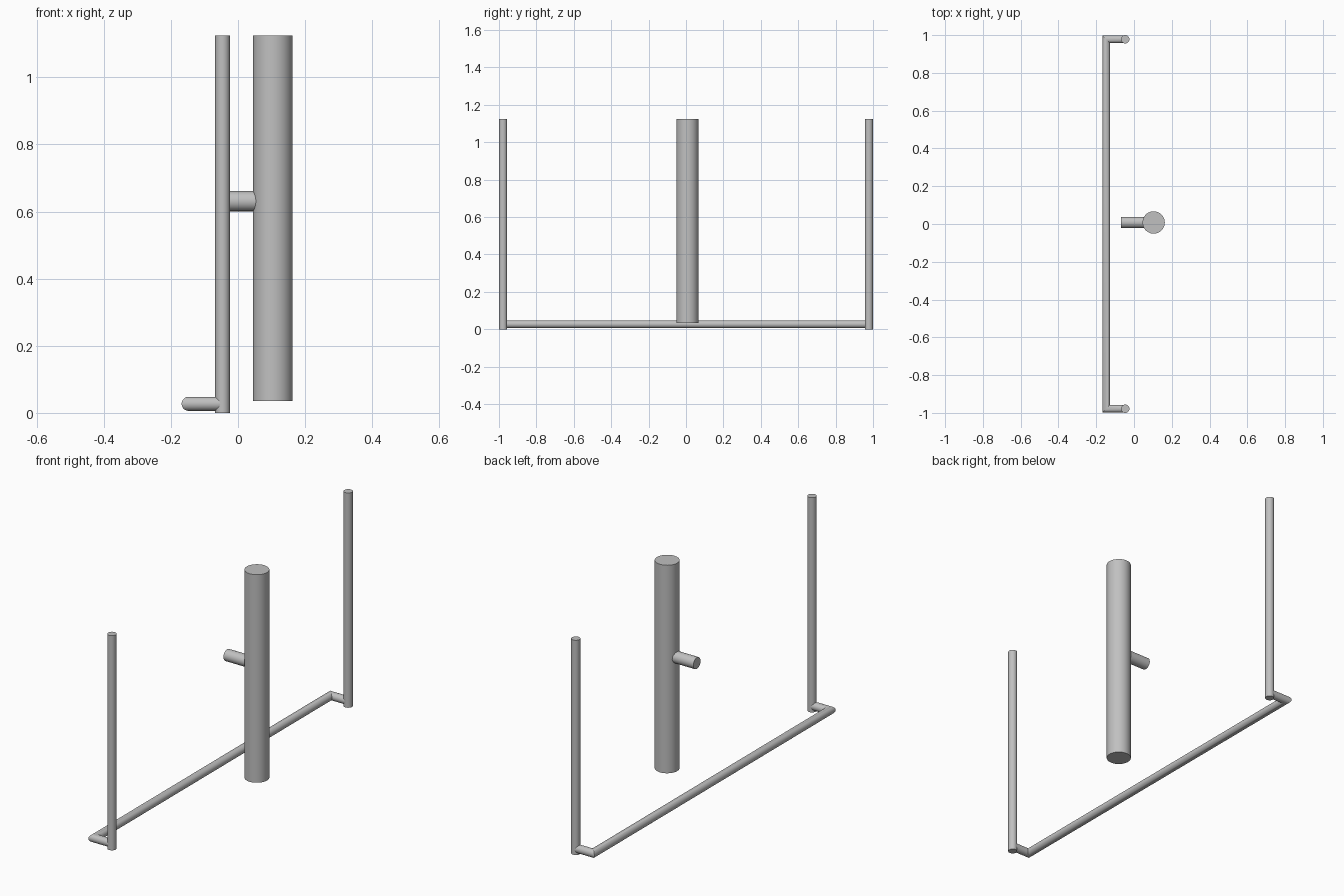
import bpy, bmesh
from math import cos, sin, pi, radians
from mathutils import Vector

cube = bpy.data.objects.get("Cube")
if cube:
    bpy.data.objects.remove(cube, do_unlink=True)

SIDES = 48
grey = bpy.data.materials.new("light_grey")
grey.use_nodes = True
colour = (0.53, 0.53, 0.53, 1)
grey.diffuse_color = colour
grey.node_tree.nodes["Principled BSDF"].inputs["Base Color"].default_value = colour


def finish(obj):
    obj.data.materials.clear()
    obj.data.materials.append(grey)
    bpy.ops.object.select_all(action="DESELECT")
    obj.select_set(True)
    bpy.context.view_layer.objects.active = obj
    bpy.ops.object.shade_smooth_by_angle(angle=radians(30))


def rod(name, start, end, radius):
    """Capped cylinder between two points."""
    a, b = Vector(start), Vector(end)
    bpy.ops.mesh.primitive_cylinder_add(
        vertices=SIDES, radius=radius, depth=(b - a).length, location=(a + b) / 2,
        rotation=(b - a).to_track_quat("Z", "Y").to_euler())
    obj = bpy.context.object
    obj.name = name
    finish(obj)


def mitred_tube(name, path, radius):
    """Tube along a level path, with sharp mitred corners."""
    path = [Vector(p) for p in path]
    bm = bmesh.new()
    rings = []
    for i, p in enumerate(path):
        before = (p - path[max(i - 1, 0)]).normalized()
        after = (path[min(i + 1, len(path) - 1)] - p).normalized()
        before, after = before or after, after or before
        if before.length == 0:
            before = after
        if after.length == 0:
            after = before
        side_a = Vector((-before.y, before.x, 0))
        side_b = Vector((-after.y, after.x, 0))
        side = (side_a + side_b) / (1 + side_a.dot(side_b))
        rings.append([bm.verts.new(p + radius * (side * cos(t) + Vector((0, 0, sin(t)))))
                      for t in (2 * pi * k / SIDES for k in range(SIDES))])
    for r, s in zip(rings, rings[1:]):
        for k in range(SIDES):
            n = (k + 1) % SIDES
            bm.faces.new((r[k], r[n], s[n], s[k]))
    bm.faces.new(rings[0])
    bm.faces.new(rings[-1])
    bmesh.ops.recalc_face_normals(bm, faces=bm.faces)
    mesh = bpy.data.meshes.new(name)
    bm.to_mesh(mesh)
    bm.free()
    obj = bpy.data.objects.new(name, mesh)
    bpy.context.collection.objects.link(obj)
    finish(obj)


# Two thin upright posts
POST_X, POST_Y, HEIGHT = -0.046, 0.978, 1.125
for name, y in (("front_post", -POST_Y), ("back_post", POST_Y)):
    rod(name, (POST_X, y, 0), (POST_X, y, HEIGHT), 0.022)

# Base bar joining the posts, bent at both ends
BAR_X, BAR_Z = -0.147, 0.027
mitred_tube("base_bar", [(POST_X, -POST_Y, BAR_Z), (BAR_X, -POST_Y, BAR_Z),
                         (BAR_X, POST_Y, BAR_Z), (POST_X, POST_Y, BAR_Z)], 0.021)

# Thick central column with a short side peg
COL_X, COL_Y = 0.104, 0.008
rod("central_column", (COL_X, COL_Y, 0.035), (COL_X, COL_Y, HEIGHT), 0.059)
rod("side_peg", (-0.069, COL_Y, 0.631), (COL_X - 0.03, COL_Y, 0.631), 0.03)
